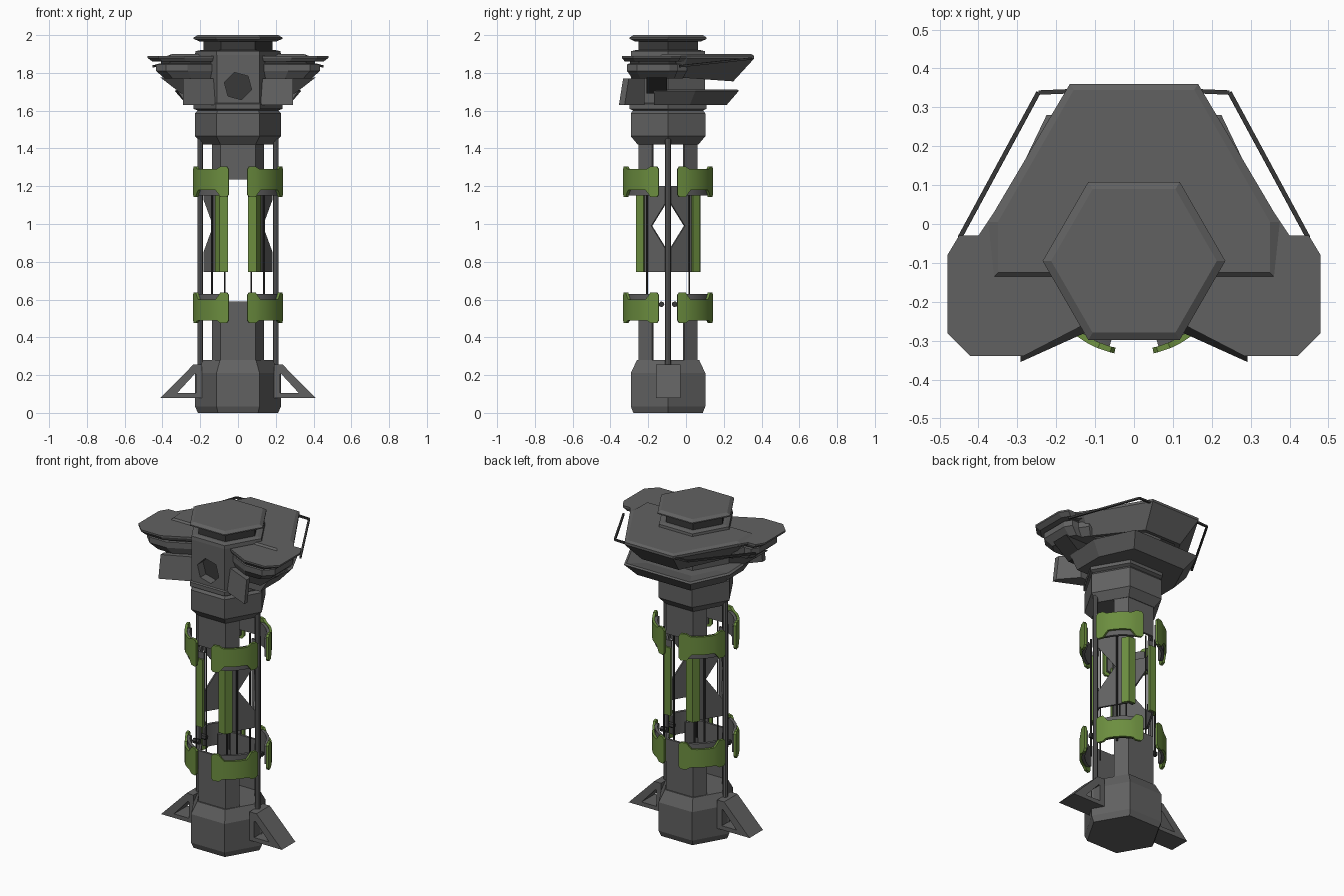
import bpy, bmesh, math
from mathutils import Vector

if "Cube" in bpy.data.objects:
    bpy.data.objects.remove(bpy.data.objects["Cube"])

CY = -0.095   # y of the column axis


def material(name, rgb):
    m = bpy.data.materials.new(name)
    m.diffuse_color = (*rgb, 1)
    m.use_nodes = True
    m.node_tree.nodes["Principled BSDF"].inputs["Base Color"].default_value = m.diffuse_color
    return m


GREY = material("grey_metal", (0.12, 0.12, 0.12))
DARK = material("dark_metal", (0.04, 0.04, 0.04))
GREEN = material("green_paint", (0.15, 0.27, 0.05))


def finish(name, bm, mat, cy=0.0, mirror="", solid=0.0):
    bmesh.ops.recalc_face_normals(bm, faces=bm.faces)
    me = bpy.data.meshes.new(name)
    bm.to_mesh(me)
    bm.free()
    me.materials.append(mat)
    o = bpy.data.objects.new(name, me)
    o.location.y = cy
    bpy.context.collection.objects.link(o)
    if solid:
        s = o.modifiers.new("thickness", "SOLIDIFY")
        s.thickness, s.offset = solid, 0
    if mirror:
        m = o.modifiers.new("mirror", "MIRROR")
        m.use_axis = ("x" in mirror, "y" in mirror, False)
        m.use_mirror_merge = False
    return o


def loft(name, rings, mat, cy=0.0, mirror=""):
    bm = bmesh.new()
    vs = [[bm.verts.new(p) for p in r] for r in rings]
    n = len(vs[0])
    for a, b in zip(vs, vs[1:]):
        for i in range(n):
            j = (i + 1) % n
            bm.faces.new((a[i], a[j], b[j], b[i]))
    bm.faces.new(vs[0][::-1])
    bm.faces.new(vs[-1])
    return finish(name, bm, mat, cy, mirror)


def hexes(name, levels, mat):
    # stacked hexagon sections: (z, corner radius)
    loft(name, [[(r * math.cos(k * math.pi / 3), r * math.sin(k * math.pi / 3), z)
                 for k in range(6)] for z, r in levels], mat, CY)
    return bpy.data.objects[name]


def sheet(name, polys, mat, mirror, t):
    # thin plates on the column
    bm = bmesh.new()
    for p in polys:
        bm.faces.new([bm.verts.new(q) for q in p])
    bmesh.ops.remove_doubles(bm, verts=bm.verts, dist=1e-5)
    return finish(name, bm, mat, CY, mirror, t)


def bar(name, a, b, r, mat, cy=0.0, mirror="", sides=6):
    a, b = Vector(a), Vector(b)
    d = (b - a).normalized()
    u = d.orthogonal().normalized()
    v = d.cross(u)
    ring = [u * math.cos(k * math.tau / sides) * r + v * math.sin(k * math.tau / sides) * r
            for k in range(sides)]
    return loft(name, [[a + q for q in ring], [b + q for q in ring]], mat, cy, mirror)


def sym(half):
    # close a right-hand outline with its left-hand mirror
    return half + [(-p[0], *p[1:]) for p in reversed(half)]


# base, collar and cap
hexes("base", [(0, 0.212), (0.035, 0.228), (0.21, 0.228), (0.28, 0.19)], GREY)
hexes("upper_collar", [(1.42, 0.185), (1.465, 0.228), (1.585, 0.228), (1.6, 0.215)], GREY)
hexes("neck_flange", [(1.595, 0.2), (1.61, 0.235), (1.635, 0.235), (1.645, 0.215)], GREY)
head = hexes("head_core", [(1.64, 0.225), (1.9, 0.225)], GREY)
hexes("top_step", [(1.895, 0.228), (1.915, 0.225), (1.92, 0.2)], GREY)
hexes("cap_neck", [(1.915, 0.182), (1.975, 0.182)], DARK)
hexes("cap", [(1.965, 0.2), (1.98, 0.235), (1.987, 0.235), (2.0, 0.213)], GREY)

# hexagonal port in the head
cutter = bar("port_cutter", (0, -0.4, 1.73), (0, -0.23, 1.73), 0.075, DARK)
cutter.hide_render = True
b = head.modifiers.new("port", "BOOLEAN")
b.object, b.operation, b.solver = cutter, "DIFFERENCE", "EXACT"
bar("port_plate", (0, -0.236, 1.73), (0, -0.229, 1.73), 0.075, DARK)

# front and back column shells
for name, z0, z1 in (("lower_shell", 0.26, 0.59), ("upper_shell", 1.235, 1.43)):
    pts = [(-0.13, -0.082), (-0.088, -0.15), (0.088, -0.15), (0.13, -0.082)]
    sheet(name, [[(*p, z0), (*q, z0), (*q, z1), (*p, z1)] for p, q in zip(pts, pts[1:])],
          GREY, "y", 0.015)

# side panels with a diamond opening
A, B = Vector((0.088, -0.152)), Vector((0.178, 0))
slope = [(0, 0.745), (1, 0.745), (1, 0.85), (0.43, 0.99), (1, 1.13), (1, 1.2), (0, 1.2)]
sheet("side_panel", [[(*A.lerp(B, s), z) for s, z in slope],
                     [(0.055, -0.152, 0.745), (*A, 0.745), (*A, 1.2), (0.055, -0.152, 1.2)]],
      GREY, "xy", 0.012)
strip = [(0.053, -0.165), (0.095, -0.165), (0.116, -0.128)]
sheet("green_strip", [[(*p, 0.745), (*q, 0.745), (*q, 1.16), (*p, 1.16)]
                      for p, q in zip(strip, strip[1:])], GREEN, "xy", 0.012)

# poles and thin rods
bar("side_pole", (0.2, 0, 0.24), (0.2, 0, 1.46), 0.015, GREY, CY, "x", 8)
for x in (0.07, 0.138):
    bar("thin_rod", (x, -0.112, 0.5), (x, -0.112, 1.25), 0.005, DARK, CY, "xy")


# curved guards around the column
def guard(name, zc, sgn, prof, r0, r1, a0, a1, mat):
    rings = []
    for t, lo, hi in prof:
        a = math.radians(a0 + (a1 - a0) * t)
        c, s = math.cos(a), -math.sin(a)
        rings.append([(r * c, r * s, zc + sgn * z)
                      for r, z in ((r0, lo), (r0, hi), (r1, hi), (r1, lo))])
    o = loft(name, rings, mat, CY, "xy")
    bpy.ops.object.select_all(action="DESELECT")
    o.select_set(True)
    bpy.context.view_layer.objects.active = o
    bpy.ops.object.shade_smooth_by_angle()


ends = [(0, -0.07, 0.065), (0.04, -0.083, 0.08), (0.16, -0.083, 0.08), (0.22, -0.06, 0.068)]
mid = [(t / 100, -0.045, 0.065) for t in (27, 38, 50, 62, 73)]
green_prof = ends + mid + [(1 - t, lo, hi) for t, lo, hi in reversed(ends)]
inner_prof = [(0, -0.06, 0.05)] + [(t / 8, -0.075, 0.06) for t in range(1, 8)] + [(1, -0.06, 0.05)]
for label, zc, sgn in (("upper", 1.225, 1), ("lower", 0.555, -1)):
    guard(label + "_green_guard", zc, sgn, green_prof, 0.228, 0.243, 12, 78, GREEN)
    guard(label + "_guard_lining", zc, sgn, inner_prof, 0.212, 0.229, 16, 74, GREY)
bar("guard_knob", (0.17, -0.035, 0.575), (0.21, -0.035, 0.575), 0.016, DARK, CY, "xy")

# triangular feet with an opening
bm = bmesh.new()
outer = [(0.19, 0.255), (0.237, 0.255), (0.41, 0.08), (0.19, 0.08)]
hole = [(0.222, 0.205), (0.23, 0.205), (0.322, 0.105), (0.222, 0.105)]
v = [[[bm.verts.new((x, y, z)) for x, z in p] for p in (outer, hole)] for y in (-0.065, 0.065)]
for i in range(4):
    j = (i + 1) % 4
    for side in v:
        bm.faces.new((side[0][i], side[0][j], side[1][j], side[1][i]))
    for k in (0, 1):
        bm.faces.new((v[0][k][i], v[0][k][j], v[1][k][j], v[1][k][i]))
finish("foot", bm, GREY, CY, "x")

# rear hood, hollow underneath
hood = [
    [(0.155, 0.345, 1.9), (0.35, 0.005, 1.9), (0.35, -0.125, 1.9)],
    [(0.165, 0.36, 1.89), (0.375, 0.005, 1.89), (0.36, -0.135, 1.89)],
    [(0.165, 0.36, 1.875), (0.375, 0.005, 1.875), (0.36, -0.135, 1.875)],
    [(0.125, 0.25, 1.755), (0.30, -0.03, 1.775), (0.30, -0.12, 1.785)],
    [(0.105, 0.225, 1.758), (0.27, -0.03, 1.778), (0.27, -0.11, 1.788)],
    [(0.135, 0.30, 1.86), (0.32, 0.0, 1.86), (0.32, -0.11, 1.86)]]
loft("rear_hood", [sym(r) for r in hood], GREY)

# lower rear shield
shield = [
    [(0.18, 0.215, 1.63), (0.27, 0.02, 1.63), (0.27, -0.17, 1.63)],
    [(0.225, 0.28, 1.705), (0.335, 0.05, 1.705), (0.32, -0.17, 1.705)],
    [(0.215, 0.27, 1.712), (0.32, 0.05, 1.712), (0.31, -0.17, 1.712)],
    [(0.15, 0.16, 1.69), (0.22, 0.02, 1.69), (0.22, -0.17, 1.69)]]
loft("lower_shield", [sym(r) for r in shield], GREY)

# stepped front wings
plan = [(0.10, -0.24), (0.14, -0.265), (0.285, -0.34), (0.42, -0.34), (0.48, -0.28),
        (0.48, -0.08), (0.45, -0.03), (0.40, -0.03), (0.36, 0.03), (0.10, 0.03)]


def tier(z, k):
    return [(0.15 + (x - 0.15) * k, -0.14 + (y + 0.14) * k, z) for x, y in plan]


loft("wing_top", [tier(1.86, 0.92), tier(1.88, 1), tier(1.89, 1)], GREY, mirror="x")
loft("wing_gap", [tier(1.815, 0.78), tier(1.862, 0.78)], DARK, mirror="x")
loft("wing_bottom", [tier(1.77, 0.72), tier(1.81, 0.86), tier(1.845, 0.86), tier(1.85, 0.8)],
     GREY, mirror="x")
loft("wing_bracket", [[(x0, y, z) for x0, y in ((0.15, -0.21), (x, -0.21), (x, -0.1), (0.15, -0.1))]
                      for z, x in ((1.69, 0.30), (1.775, 0.41))], DARK, mirror="x")

# angled front fins
loft("front_fin", [[(0.115, -0.275 + d, z), (0.292, -0.355 + d, z), (0.292, -0.325 + d, z),
                    (0.2, -0.22, z), (0.115, -0.22, z)]
                   for z, d in ((1.63, 0), (1.77, 0.022))], GREY, mirror="x")

# side rails
rail = [(0.15, 0.342, 1.875), (0.246, 0.338, 1.875), (0.448, -0.035, 1.835)]
for p, q in zip(rail, rail[1:]):
    bar("side_rail", p, q, 0.008, DARK, mirror="x", sides=4)
